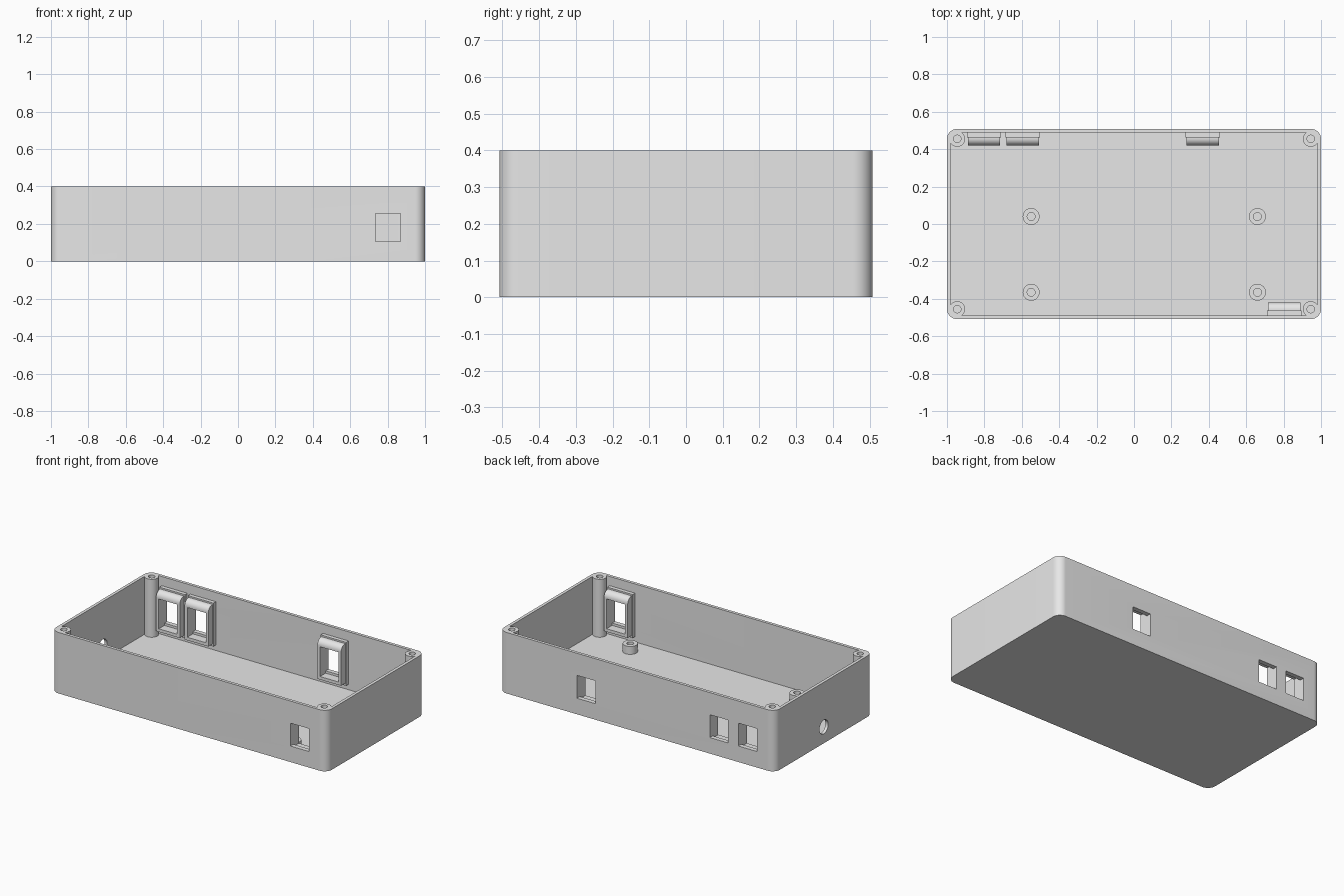
import bpy, bmesh, math
from mathutils import Vector

if "Cube" in bpy.data.objects:
    bpy.data.objects.remove(bpy.data.objects["Cube"], do_unlink=True)

grey = bpy.data.materials.new("light grey plastic")
grey.use_nodes = True
grey.diffuse_color = (0.8, 0.8, 0.8, 1)
grey.node_tree.nodes["Principled BSDF"].inputs["Base Color"].default_value = (0.8, 0.8, 0.8, 1)

HX, HY, H, WALL, R = 1.0, 0.508, 0.4, 0.02, 0.053


def prism(name, loop, sweep):
    """Solid made by sweeping a closed loop of points along a vector."""
    bm = bmesh.new()
    face = bm.faces.new([bm.verts.new(p) for p in loop])
    new = bmesh.ops.extrude_face_region(bm, geom=[face])["geom"]
    bmesh.ops.translate(bm, vec=Vector(sweep), verts=[v for v in new if isinstance(v, bmesh.types.BMVert)])
    bmesh.ops.recalc_face_normals(bm, faces=bm.faces)
    mesh = bpy.data.meshes.new(name)
    bm.to_mesh(mesh)
    bm.free()
    mesh.materials.append(grey)
    obj = bpy.data.objects.new(name, mesh)
    bpy.context.collection.objects.link(obj)
    return obj


def arc(cx, cy, r, start, end, n):
    angles = [math.radians(start + (end - start) * i / n) for i in range(n + 1)]
    return [(cx + r * math.cos(a), cy + r * math.sin(a)) for a in angles]


def box(name, x0, x1, y0, y1, z0, z1):
    y0, y1 = sorted((y0, y1))
    return prism(name, [(x0, y0, z0), (x1, y0, z0), (x1, y1, z0), (x0, y1, z0)], (0, 0, z1 - z0))


def cylinder(name, x, y, r, z0, z1):
    return prism(name, [(a, b, z0) for a, b in arc(x, y, r, 0, 360, 40)[:-1]], (0, 0, z1 - z0))


def rounded_slab(name, hx, hy, r, z0, z1):
    loop = []
    for i, (sx, sy) in enumerate([(1, 1), (-1, 1), (-1, -1), (1, -1)]):
        loop += arc(sx * (hx - r), sy * (hy - r), r, 90 * i, 90 * i + 90, 12)
    return prism(name, [(x, y, z0) for x, y in loop], (0, 0, z1 - z0))


def cut(obj, cutter):
    mod = obj.modifiers.new("cut", "BOOLEAN")
    mod.operation, mod.object, mod.solver = "DIFFERENCE", cutter, "EXACT"
    select(obj)
    bpy.ops.object.modifier_apply(modifier=mod.name)
    bpy.data.objects.remove(cutter, do_unlink=True)


def select(obj):
    bpy.ops.object.select_all(action="DESELECT")
    obj.select_set(True)
    bpy.context.view_layer.objects.active = obj


def smooth(obj):
    select(obj)
    bpy.ops.object.shade_smooth_by_angle(angle=math.radians(30))


# Open tray with rounded corners
shell = rounded_slab("case_shell", HX, HY, R, 0, H)
cut(shell, rounded_slab("cavity", HX - WALL, HY - WALL, R - WALL, WALL, H + 0.1))

# Round cable hole in the right wall
cut(shell, prism("cable_hole", [(-1.1, y, z) for y, z in arc(0, 0.107, 0.045, 0, 360, 40)[:-1]], (0.2, 0, 0)))

# Socket holders: a flange and a round-topped body on the inside of the wall
for name, x, side in [("back_right_outer", -0.802, 1), ("back_right_inner", -0.595, 1),
                      ("back_left", 0.368, 1), ("front_left", 0.803, -1)]:
    def at(depth):
        return side * (HY - depth)

    def opening():
        return box("opening", x - 0.067, x + 0.067, at(-0.05), at(0.2), 0.105, 0.255)

    def recess():
        return box("recess", x - 0.067, x + 0.067, at(0.03), at(0.2), 0.09, 0.285)

    cut(shell, opening())
    flange = box(name + "_socket_flange", x - 0.092, x + 0.092, at(0.015), at(0.045), 0.055, 0.34)
    profile = [(0.04, 0.07), (0.088, 0.07)] + arc(0.05, 0.292, 0.038, 0, 90, 8) + [(0.04, 0.33)]
    body = prism(name + "_socket_body", [(x - 0.086, at(d), z) for d, z in profile], (0.172, 0, 0))
    for part in (flange, body):
        cut(part, opening())
        cut(part, recess())
        smooth(part)
smooth(shell)

# Screw posts in the four corners
for side, sx in (("left", 1), ("right", -1)):
    for end, sy in (("front", -1), ("back", 1)):
        x, y = sx * 0.945, sy * 0.455
        post = cylinder(f"{end}_{side}_screw_post", x, y, 0.042, 0.01, H)
        cut(post, cylinder("bore", x, y, 0.02, 0.15, H + 0.1))
        smooth(post)

# Board standoffs on the floor
for side, x in (("left", 0.66), ("right", -0.55)):
    for end, y in (("front", -0.365), ("back", 0.04)):
        standoff = cylinder(f"{end}_{side}_standoff", x, y, 0.045, 0.01, 0.072)
        cut(standoff, cylinder("bore", x, y, 0.021, WALL, 0.2))
        smooth(standoff)
